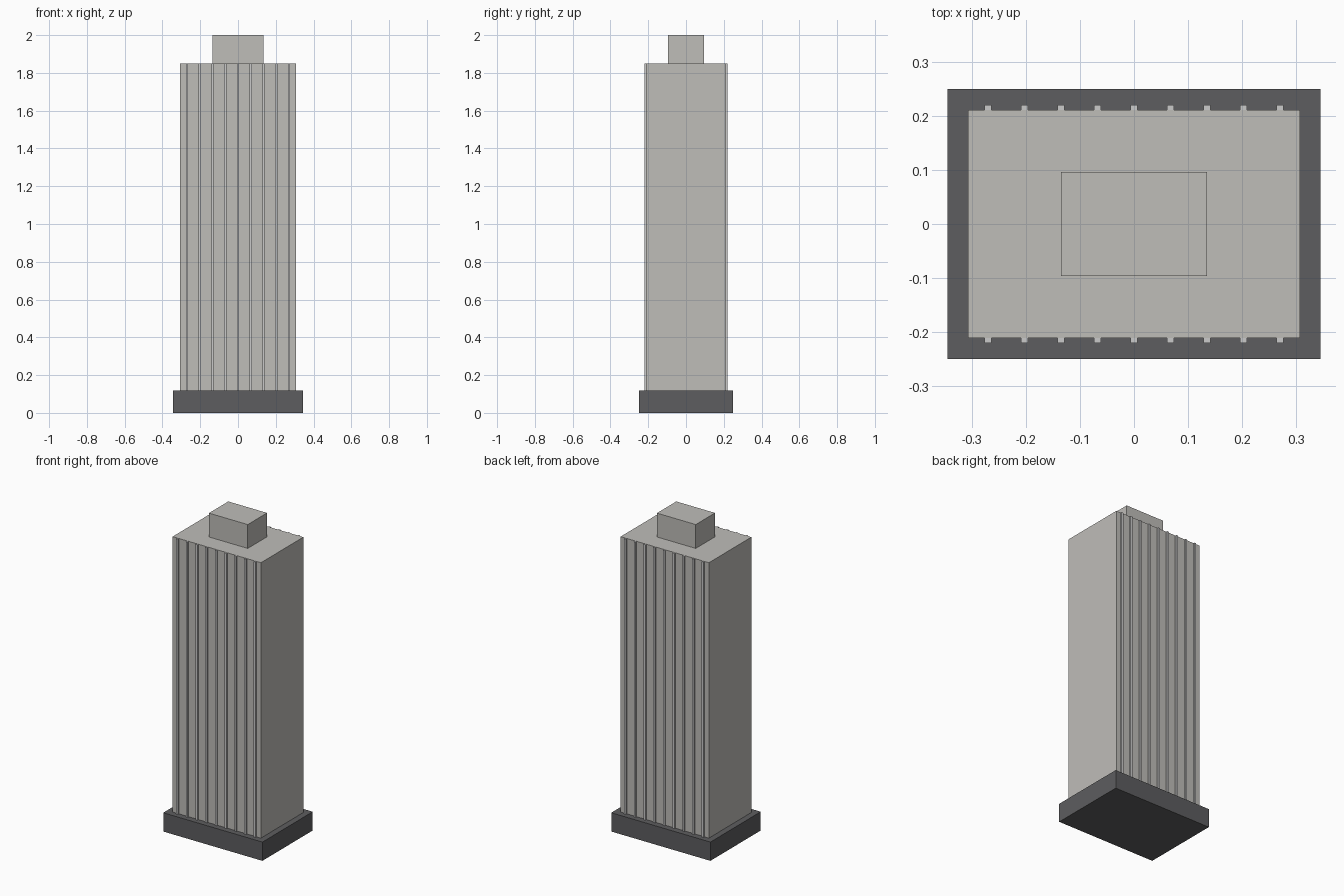
import bpy

if "Cube" in bpy.data.objects:
    bpy.data.objects.remove(bpy.data.objects["Cube"])


def material(name, rgb):
    mat = bpy.data.materials.new(name)
    mat.diffuse_color = (*rgb, 1.0)
    mat.use_nodes = True
    mat.node_tree.nodes["Principled BSDF"].inputs["Base Color"].default_value = mat.diffuse_color
    return mat


def box(name, half_x, half_y, z0, z1, mat, x=0.0):
    bpy.ops.mesh.primitive_cube_add(size=1, location=(x, 0, (z0 + z1) / 2))
    ob = bpy.context.object
    ob.name = name
    ob.scale = (2 * half_x, 2 * half_y, z1 - z0)
    bpy.ops.object.transform_apply(location=False, rotation=False, scale=True)
    ob.data.materials.append(mat)
    return ob


stone = material("stone", (0.52, 0.51, 0.485))
pale_stone = material("pale_stone", (0.64, 0.64, 0.61))
dark_stone = material("dark_stone", (0.11, 0.11, 0.115))

# Wide dark base
box("base", 0.345, 0.25, 0.0, 0.118, dark_stone)

# Main tower shaft, seated inside the base
box("tower", 0.307, 0.211, 0.002, 1.85, stone)

# Vertical fins running through the tower, showing on front and back
for i in range(-4, 5):
    box(f"fin_{i + 5}", 0.0065, 0.22, 0.003, 1.849, pale_stone, x=i * 0.0675)

# Rooftop plant room
box("roof_house", 0.135, 0.096, 1.85, 2.0, stone)
